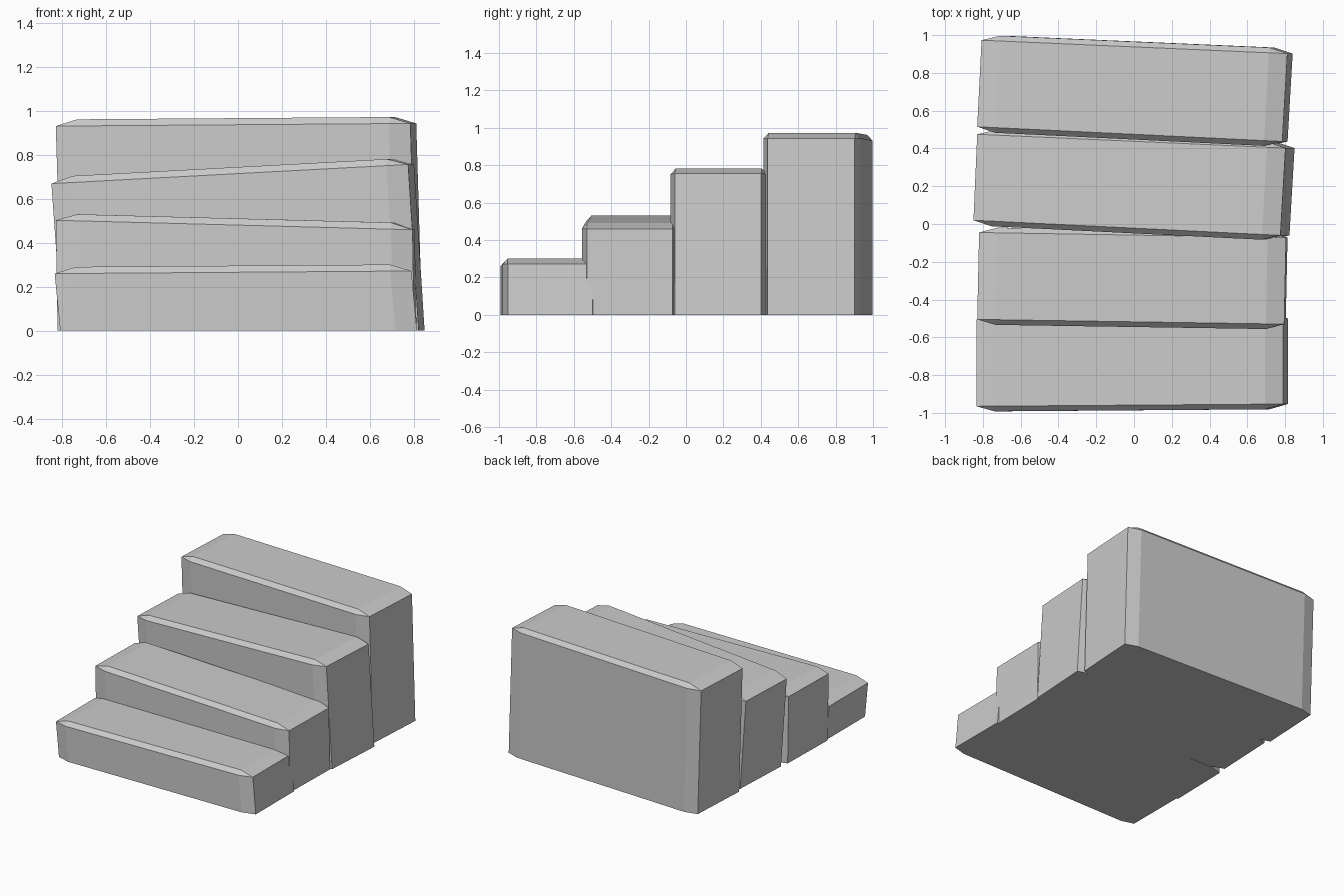
import bpy

if "Cube" in bpy.data.objects:
    bpy.data.objects.remove(bpy.data.objects["Cube"])

# Bevel fractions along the length and depth, and bevel height
BU, BV, BZ = 0.06, 0.06, 0.03

# name, side-corner points (front left, front right, back right, back left),
# bevel height at left and right, sideways lean of the foot
STEPS = [
    ("step_1", (-.835, -.965), (.79, -.953), (.79, -.5), (-.835, -.505), .26, .272, .025),
    ("step_2", (-.83, -.505), (.795, -.53), (.805, -.072), (-.82, -.045), .503, .46, .008),
    ("step_3", (-.85, .02), (.775, -.06), (.802, .402), (-.83, .475), .67, .757, .048),
    ("step_4", (-.83, .515), (.785, .437), (.812, .902), (-.807, .973), .932, .944, .028),
]


def make_step(name, fl, fr, br, bl, z_left, z_right, lean):
    def point(u, v, rise=0.0):
        xy = [(1 - v) * ((1 - u) * a + u * b) + v * ((1 - u) * d + u * c)
              for a, b, c, d in zip(fl, fr, br, bl)]
        return (*xy, (1 - u) * z_left + u * z_right + rise)

    # Eight-sided outline below the bevel and four-cornered tread above it
    outline = [(BU, -BV), (1 - BU, -BV), (1, 0), (1, 1),
               (1 - BU, 1 + BV), (BU, 1 + BV), (0, 1), (0, 0)]
    rim = [point(u, v) for u, v in outline]
    foot = [(x + lean, y, 0.0) for x, y, z in rim]
    tread = [point(u, v, BZ) for u, v in
             ((BU, 0), (1 - BU, 0), (1 - BU, 1), (BU, 1))]

    faces = [tuple(range(7, -1, -1)), (16, 17, 18, 19)]
    above = [16, 17, 17, 18, 18, 19, 19, 16]
    for i in range(8):
        j = (i + 1) % 8
        faces.append((i, j, 8 + j, 8 + i))
        bevel = [8 + i, 8 + j, above[j], above[i]]
        faces.append(tuple(dict.fromkeys(bevel)))

    mesh = bpy.data.meshes.new(name)
    mesh.from_pydata(foot + rim + tread, [], faces)
    mesh.update()
    obj = bpy.data.objects.new(name, mesh)
    bpy.context.collection.objects.link(obj)


for step in STEPS:
    make_step(*step)
